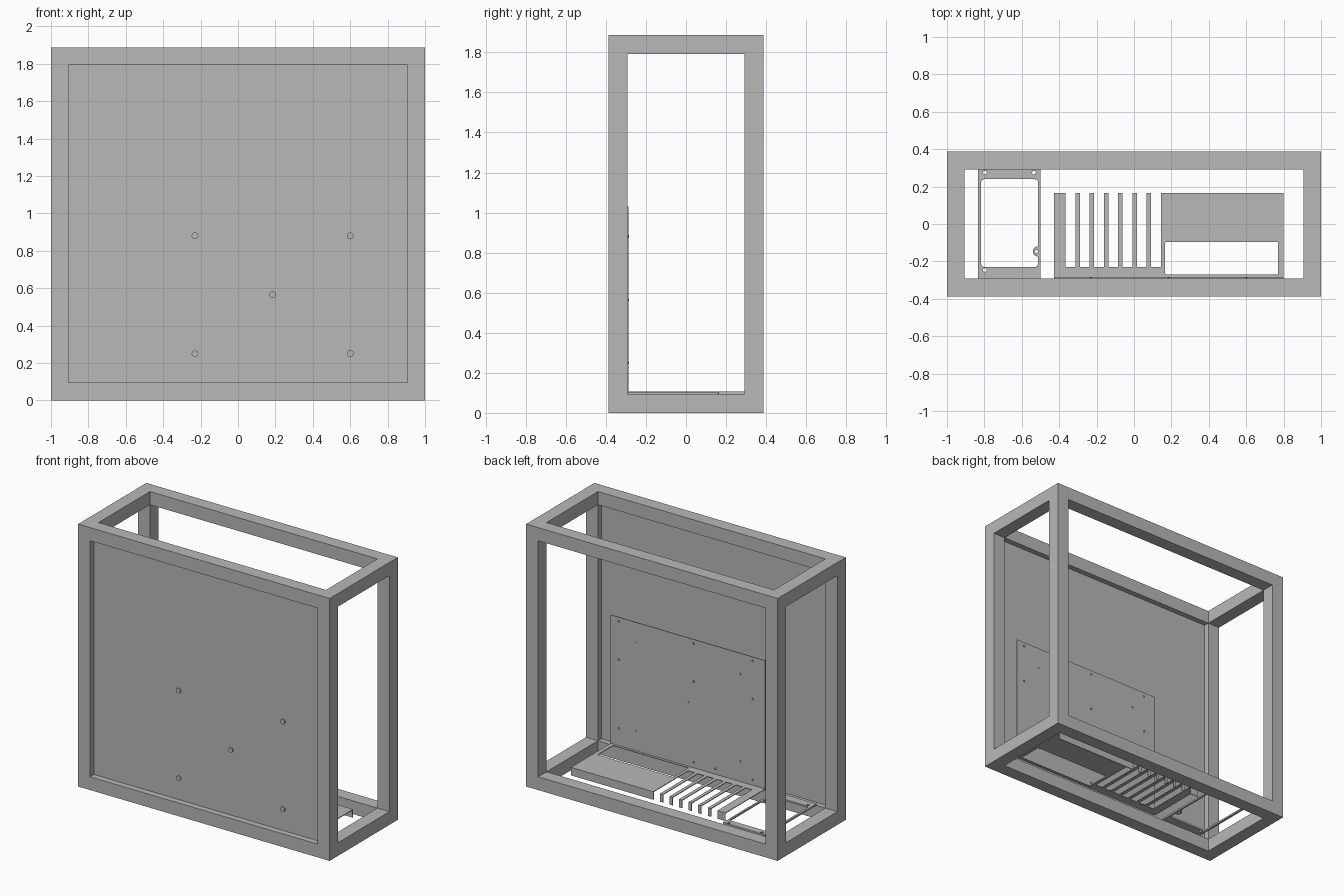
import bpy, math

if "Cube" in bpy.data.objects:
    bpy.data.objects.remove(bpy.data.objects["Cube"])

grey = bpy.data.materials.new("plain_grey")
grey.diffuse_color = (0.48, 0.48, 0.48, 1)
grey.use_nodes = True
grey.node_tree.nodes["Principled BSDF"].inputs["Base Color"].default_value = grey.diffuse_color


def box(name, x0, x1, y0, y1, z0, z1):
    bpy.ops.mesh.primitive_cube_add(size=1, location=((x0 + x1) / 2, (y0 + y1) / 2, (z0 + z1) / 2))
    ob = bpy.context.object
    ob.name = name
    ob.scale = (x1 - x0, y1 - y0, z1 - z0)
    bpy.ops.object.transform_apply(location=True, rotation=False, scale=True)
    ob.data.materials.append(grey)
    return ob


def rod(name, loc, r, depth, along_y=False, sides=16):
    bpy.ops.mesh.primitive_cylinder_add(vertices=sides, radius=r, depth=depth, location=loc,
                                        rotation=(math.pi / 2 if along_y else 0, 0, 0))
    ob = bpy.context.object
    ob.name = name
    ob.data.materials.append(grey)
    return ob


def round_corners(ob, r):
    # bevel only the vertical edges
    bev = ob.modifiers.new("corners", 'BEVEL')
    bev.width, bev.segments, bev.limit_method = r, 4, 'WEIGHT'
    att = ob.data.attributes.new("bevel_weight_edge", 'FLOAT', 'EDGE')
    for e in ob.data.edges:
        a, b = (ob.data.vertices[i].co for i in e.vertices)
        att.data[e.index].value = 1.0 if abs(a.z - b.z) > 1e-4 else 0.0
    bpy.context.view_layer.objects.active = ob
    bpy.ops.object.modifier_apply(modifier=bev.name)
    return ob


def cut(ob, cutters):
    for c in cutters:
        m = ob.modifiers.new("cut", 'BOOLEAN')
        m.operation, m.solver, m.object = 'DIFFERENCE', 'EXACT', c
        bpy.context.view_layer.objects.active = ob
        bpy.ops.object.modifier_apply(modifier=m.name)
        bpy.data.objects.remove(c)


W, D, H, T = 1.0, 0.387, 1.887, 0.095   # half width, half depth, height, tube size
XI, YI, ZT = W - T, D - T, H - T        # inner opening limits

# Open box frame of square tube: a block opened along all three axes
frame = box("tube_frame", -W, W, -D, D, 0, H)
cut(frame, [box("cut_x", -2, 2, -YI, YI, T, ZT),
            box("cut_y", -XI, XI, -2, 2, T, ZT),
            box("cut_z", -XI, XI, -YI, YI, -1, 3)])

# Thin panel set into the middle of the front tubes
box("front_panel", -XI, XI, -0.343, -0.331, T, ZT)

# Mounting tray with its small screw holes
X0, X1, TOP = -0.428, 0.8, 0.107
bolts = [(-0.23, 0.88), (0.6, 0.88), (0.185, 0.565), (-0.23, 0.25), (0.6, 0.25)]
holes = [(x, z) for x in (-0.33, 0.14, 0.736) for z in (1.0, 0.727)]
holes += [(-0.33, 0.147), (-0.034, 0.147), (0.14, 0.147), (0.736, 0.23)]
tray = box("mounting_tray", X0, X1, -YI, -YI + 0.005, TOP - 0.005, 1.03)
cut(tray, [rod("hole", (x, -YI, z), 0.007, 0.1, True, 10) for x, z in holes])

# Bolts joining the panel to the tray
for x, z in bolts:
    rod("panel_bolt", (x, -0.322, z), 0.018, 0.06, True)
    rod("bolt_tip", (x, -0.289, z), 0.007, 0.01, True, 10)

# Folded shelf and its rear lip, with seven open slots and a wide port window
shelf = box("slot_shelf", X0, X1, -YI + 0.005, 0.165, TOP - 0.005, TOP)
lip = box("shelf_lip", X0, X1, 0.160, 0.165, 0.049, TOP - 0.005)


def slots():
    return [box("slot", x - 0.026, x + 0.026, -0.23, 0.3, 0, 0.3)
            for x in (-0.339 + 0.0762 * i for i in range(7))]


cut(shelf, slots() + [round_corners(box("port", 0.167, 0.77, -0.27, -0.095, 0, 0.3), 0.006)])
cut(lip, slots())

# Power supply bracket: a plate with a rounded window, a screw ear and four holes
plate = box("supply_bracket", -0.834, -0.499, -YI, YI, T, TOP)
cut(plate, [round_corners(box("window", -0.818, -0.512, -0.23, 0.24, 0, 0.3), 0.02)]
    + [rod("hole", (x, y, 0.1), 0.010, 0.2) for x, y in ((-0.797, 0.275), (-0.535, 0.275), (-0.797, -0.246))])
ear = rod("bracket_ear", (-0.514, -0.147, (T + TOP) / 2), 0.027, TOP - T, False, 24)
cut(ear, [box("trim", -0.512, -0.4, -0.3, 0, 0, 0.3),
          rod("hole", (-0.521, -0.147, 0.1), 0.009, 0.2)])
